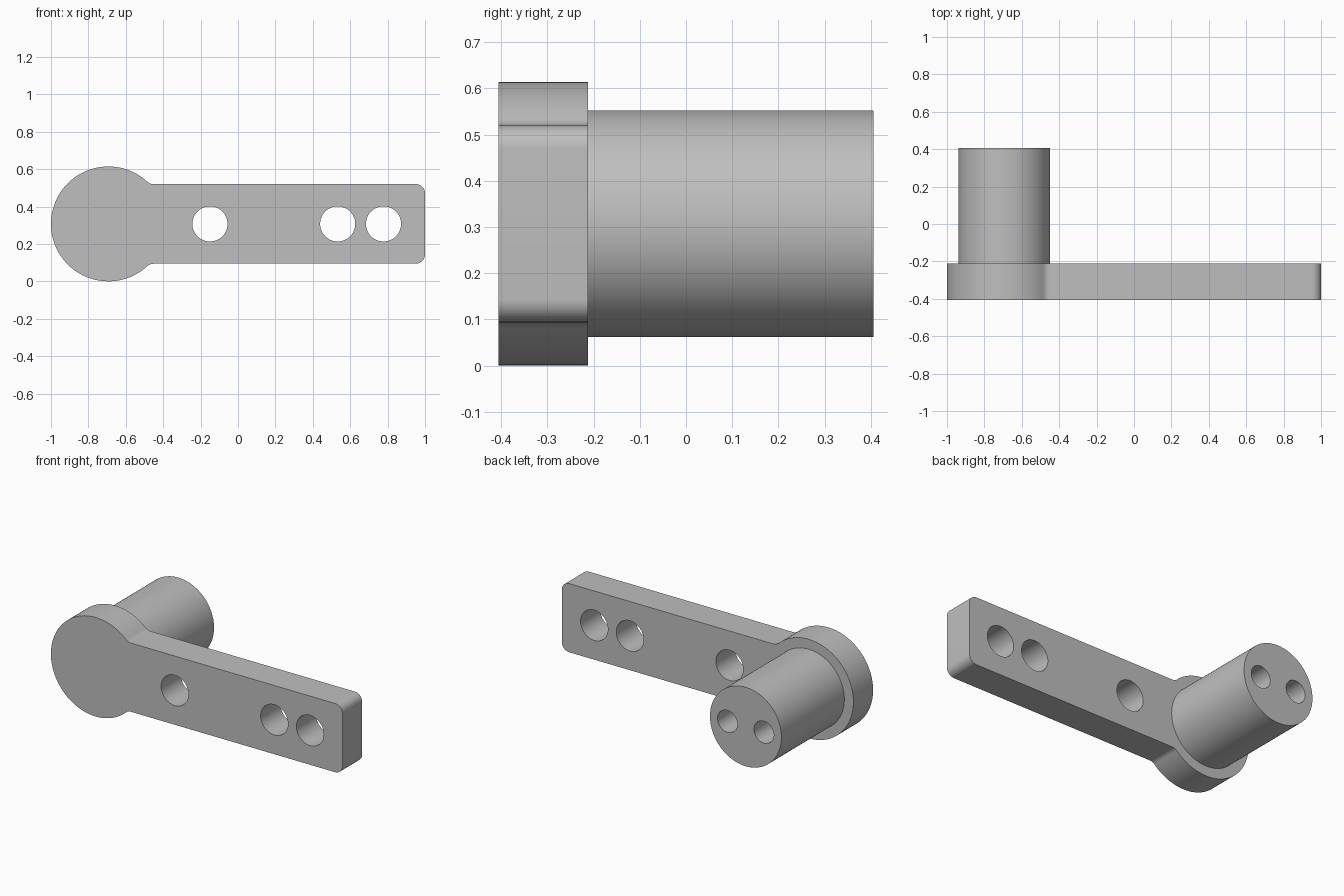
import bpy, bmesh
from math import atan2, cos, sin, pi, sqrt, radians

cube = bpy.data.objects.get("Cube")
if cube:
    bpy.data.objects.remove(cube, do_unlink=True)

HEAD_X, MID_Z = -0.693, 0.307
HEAD_R, BOSS_R = 0.307, 0.245
FRONT, SHOULDER, BACK = -0.405, -0.212, 0.405
BAR_H, FILLET, CORNER = 0.213, 0.05, 0.05

metal = bpy.data.materials.new("grey metal")
metal.use_nodes = True
grey = (0.52, 0.52, 0.52, 1)
metal.diffuse_color = grey
metal.node_tree.nodes["Principled BSDF"].inputs["Base Color"].default_value = grey


def arc(cx, cz, r, a0, a1, n):
    return [(cx + r * cos(a0 + (a1 - a0) * i / n),
             cz + r * sin(a0 + (a1 - a0) * i / n)) for i in range(n + 1)]


def extrude_profile(name, points, y0, y1):
    """Extrude an x-z outline along y."""
    bm = bmesh.new()
    face = bm.faces.new([bm.verts.new((x, y0, z)) for x, z in points])
    moved = bmesh.ops.extrude_face_region(bm, geom=[face])["geom"]
    verts = [v for v in moved if isinstance(v, bmesh.types.BMVert)]
    bmesh.ops.translate(bm, verts=verts, vec=(0, y1 - y0, 0))
    bmesh.ops.recalc_face_normals(bm, faces=bm.faces)
    mesh = bpy.data.meshes.new(name)
    bm.to_mesh(mesh)
    bm.free()
    mesh.materials.append(metal)
    obj = bpy.data.objects.new(name, mesh)
    bpy.context.collection.objects.link(obj)
    return obj


def rod(name, x, r, y0, y1, n=64):
    return extrude_profile(name, arc(x, MID_Z, r, 0, 2 * pi, n)[:-1], y0, y1)


def drill(obj, xs, r, y0, y1):
    """Cut round holes, then smooth the curved walls."""
    bpy.ops.object.select_all(action="DESELECT")
    bpy.context.view_layer.objects.active = obj
    obj.select_set(True)
    for x in xs:
        cutter = rod("hole_cutter", x, r, y0, y1, 48)
        cutter.hide_render = True
        mod = obj.modifiers.new("hole", "BOOLEAN")
        mod.operation, mod.solver, mod.object = "DIFFERENCE", "EXACT", cutter
        bpy.ops.object.modifier_apply(modifier=mod.name)
        bpy.data.objects.remove(cutter, do_unlink=True)
    bpy.ops.object.shade_smooth_by_angle(angle=radians(30))


# Arm plate: upper half outline from the end to the head, then mirrored
fillet_z = BAR_H + FILLET
fillet_dx = sqrt((HEAD_R + FILLET) ** 2 - fillet_z ** 2)
meet = atan2(fillet_z, fillet_dx)
upper = arc(1 - CORNER, BAR_H - CORNER, CORNER, 0, pi / 2, 10)
upper += arc(HEAD_X + fillet_dx, fillet_z, FILLET, -pi / 2, meet - pi, 8)
upper += arc(HEAD_X, 0, HEAD_R, meet, pi, 40)[1:]
lower = [(x, -z) for x, z in reversed(upper[:-1])]
outline = [(x, z + MID_Z) for x, z in upper + lower]
plate = extrude_profile("arm_plate", outline, FRONT, SHOULDER)
drill(plate, (-0.15, 0.533, 0.778), 0.094, FRONT - 0.1, SHOULDER + 0.1)

# Round boss behind the head, with two blind holes in its end
boss = rod("round_boss", HEAD_X, BOSS_R, SHOULDER - 0.01, BACK, 96)
drill(boss, (HEAD_X - 0.125, HEAD_X + 0.125), 0.068, BACK - 0.4, BACK + 0.1)
